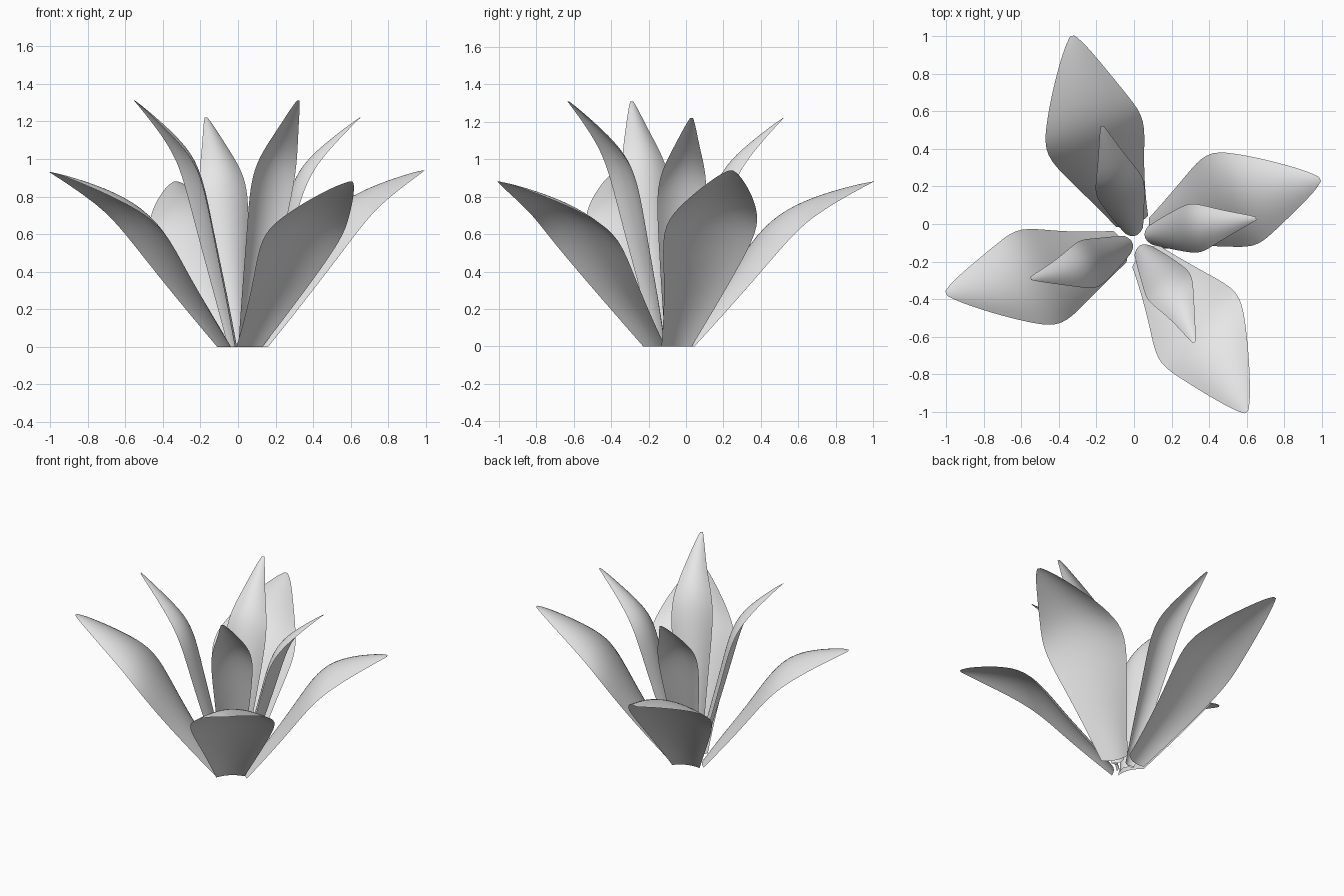
import bpy, math
from mathutils import Vector

if "Cube" in bpy.data.objects:
    bpy.data.objects.remove(bpy.data.objects["Cube"])

# One plain pale material for every leaf
pale = bpy.data.materials.new("pale_grey")
pale.use_nodes = True
COLOUR = (0.8, 0.8, 0.8, 1)
pale.diffuse_color = COLOUR
pale.node_tree.nodes["Principled BSDF"].inputs["Base Color"].default_value = COLOUR

# Leaf rim profiles: (reach, height, half width, arch of the midrib)
OUTER = [(0, 0, .09, .035), (.11, .14, .13, .04), (.295, .39, .21, .045),
         (.45, .62, .287, .058), (.575, .73, .238, .068), (.74, .828, .155, .046),
         (.91, .915, .058, .012), (.96, .935, .012, 0)]
INNER = [(0, 0, .05, .03), (.07, .25, .08, .035), (.17, .585, .115, .04),
         (.24, .845, .138, .045), (.305, .975, .118, .047), (.41, 1.095, .072, .03),
         (.55, 1.23, .024, .008), (.585, 1.26, .008, 0)]
ACROSS = 8


def leaf(name, profile, root, tip, bow, skew):
    """Sheet arched towards the plant's middle, swept from root to tip."""
    root = Vector((*root, 0))
    span = Vector((tip[0], tip[1], 0)) - root
    out = span.normalized()
    side = Vector((-out.y, out.x, 0))
    reach = span.length / profile[-1][0]
    rise = tip[2] / profile[-1][1]
    line = [(r * reach, z * rise) for r, z, _, _ in profile]
    verts, faces = [], []
    for i, (_, _, half, arch) in enumerate(profile):
        (r0, z0), (r1, z1) = line[max(i - 1, 0)], line[min(i + 1, len(line) - 1)]
        run = Vector((r1 - r0, z1 - z0)).normalized()
        inward = Vector((0, 0, run.x)) - out * run.y
        r, z = line[i]
        drift = bow * math.sin(math.pi * r / span.length)
        for k in range(ACROSS + 1):
            u = 2 * k / ACROSS - 1
            p = root + out * r + Vector((0, 0, z)) + side * drift
            p += (side - out * skew) * u * half
            p += inward * arch * (1 - u * u)
            if i == 0:
                p.z = 0
            verts.append(p)
    row = ACROSS + 1
    for i in range(len(profile) - 1):
        for k in range(ACROSS):
            a = i * row + k
            faces.append((a, a + 1, a + row + 1, a + row))
    mesh = bpy.data.meshes.new(name)
    mesh.from_pydata(verts, [], faces)
    mesh.materials.append(pale)
    for face in mesh.polygons:
        face.use_smooth = True
    obj = bpy.data.objects.new(name, mesh)
    bpy.context.collection.objects.link(obj)
    soft = obj.modifiers.new("soften", 'SUBSURF')
    soft.levels = soft.render_levels = 2
    soft.boundary_smooth = 'PRESERVE_CORNERS'


# Wide outer leaves
leaf("outer_leaf_left", OUTER, (.12, -.05), (.99, .24, .94), .045, .14)
leaf("outer_leaf_right", OUTER, (-.075, -.12), (-1, -.37, .93), .045, .14)
leaf("outer_leaf_back", OUTER, (-.01, .015), (-.33, 1, .88), .05, .03)
leaf("outer_leaf_front", OUTER, (.06, -.17), (.60, -1, .88), .03, .13)

# Narrow upright inner leaves
leaf("inner_leaf_left", INNER, (.085, -.06), (.65, .03, 1.22), 0, .03)
leaf("inner_leaf_right", INNER, (-.035, -.11), (-.55, -.29, 1.31), .03, .03)
leaf("inner_leaf_back", INNER, (0, -.035), (-.17, .52, 1.22), .005, .03)
leaf("inner_leaf_front", INNER, (.045, -.14), (.32, -.63, 1.31), .03, .03)
